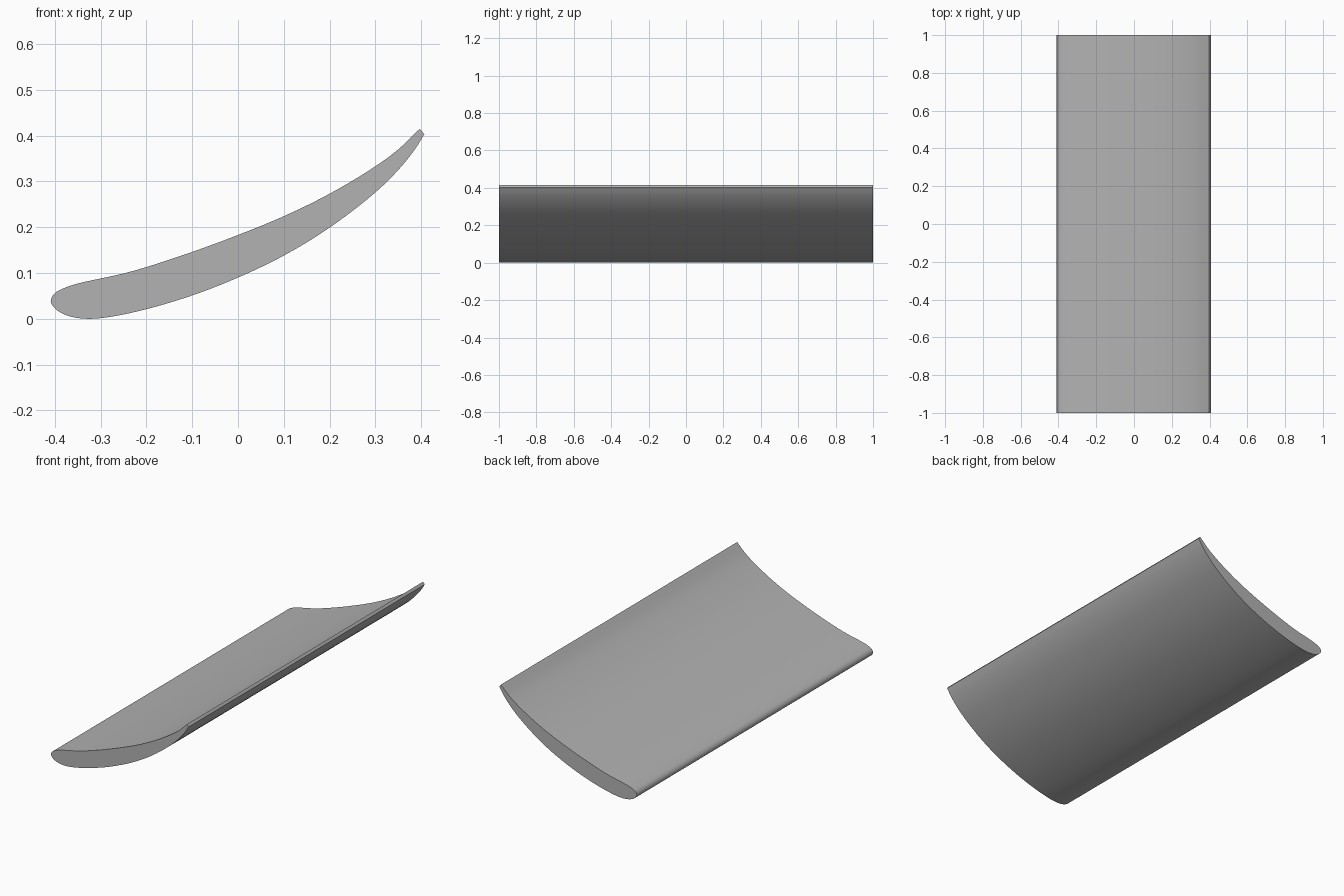
import bpy
import bmesh
import math
from mathutils import Vector

cube = bpy.data.objects.get("Cube")
if cube:
    bpy.data.objects.remove(cube, do_unlink=True)

HALF_SPAN = 1.0
STEPS = 5

# Section outline: trailing edge, along the underside, round the nose, back over the top
OUTLINE = [
    (.407, .403), (.385, .368), (.35, .325), (.3, .276), (.2, .199), (.1, .138),
    (0, .09), (-.1, .051), (-.2, .021), (-.28, .004), (-.33, 0), (-.37, .006),
    (-.397, .02), (-.409, .038), (-.401, .055), (-.38, .067), (-.35, .077),
    (-.3, .088), (-.25, .099), (-.2, .113), (-.1, .146), (0, .183), (.1, .224),
    (.2, .273), (.3, .333), (.35, .37), (.397, .415),
]


def smooth_path(points):
    """Centripetal spline through the points, open at the blunt trailing edge."""
    p = [Vector(q) for q in points]
    p = [2 * p[0] - p[1]] + p + [2 * p[-1] - p[-2]]
    path = []
    for a, b, c, d in zip(p, p[1:], p[2:], p[3:]):
        t0 = 0
        t1 = t0 + math.sqrt((b - a).length)
        t2 = t1 + math.sqrt((c - b).length)
        t3 = t2 + math.sqrt((d - c).length)
        for i in range(STEPS):
            t = t1 + (t2 - t1) * i / STEPS
            ab = a.lerp(b, (t - t0) / (t1 - t0))
            bc = b.lerp(c, (t - t1) / (t2 - t1))
            cd = c.lerp(d, (t - t2) / (t3 - t2))
            abc = ab.lerp(bc, (t - t0) / (t2 - t0))
            bcd = bc.lerp(cd, (t - t1) / (t3 - t1))
            path.append(abc.lerp(bcd, (t - t1) / (t2 - t1)))
    return path + [p[-2]]


# Plain grey material
grey = bpy.data.materials.new("plain_grey")
grey.use_nodes = True
colour = (0.45, 0.45, 0.45, 1)
grey.diffuse_color = colour
grey.node_tree.nodes["Principled BSDF"].inputs["Base Color"].default_value = colour

# Extrude the section along the span
bm = bmesh.new()
section = bm.faces.new([bm.verts.new((q.x, -HALF_SPAN, q.y)) for q in smooth_path(OUTLINE)])
extruded = bmesh.ops.extrude_face_region(bm, geom=[section], use_keep_orig=True)
far_verts = [g for g in extruded["geom"] if isinstance(g, bmesh.types.BMVert)]
bmesh.ops.translate(bm, verts=far_verts, vec=(0, 2 * HALF_SPAN, 0))
bmesh.ops.recalc_face_normals(bm, faces=bm.faces)

mesh = bpy.data.meshes.new("wing_blade")
bm.to_mesh(mesh)
bm.free()
mesh.materials.append(grey)
blade = bpy.data.objects.new("wing_blade", mesh)
bpy.context.collection.objects.link(blade)

# Smooth skin with crisp end caps and trailing edge
bpy.context.view_layer.objects.active = blade
blade.select_set(True)
bpy.ops.object.shade_smooth_by_angle(angle=math.radians(35))
